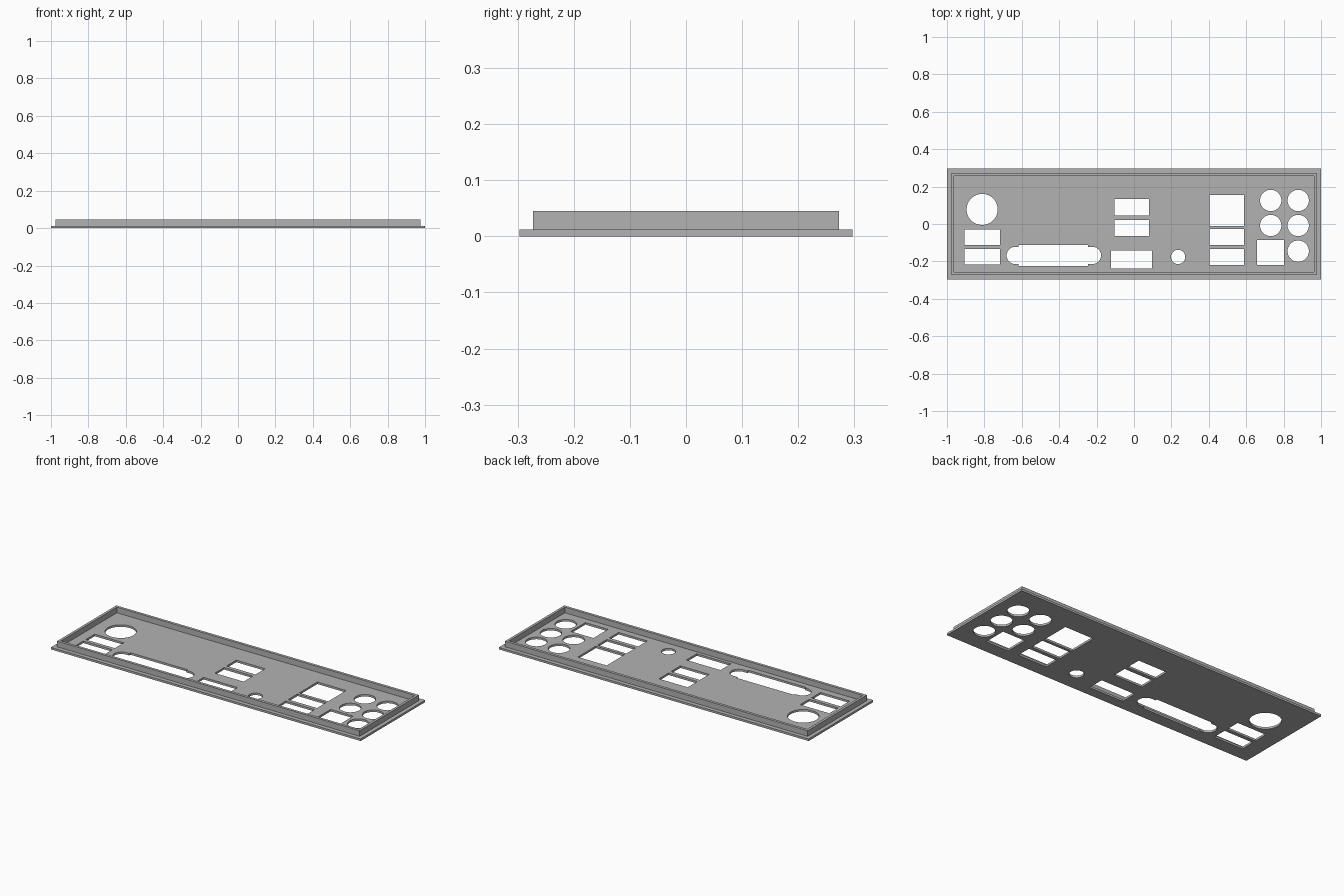
import bpy
from math import sin, cos, pi

cube = bpy.data.objects.get("Cube")
if cube:
    bpy.data.objects.remove(cube, do_unlink=True)

steel = bpy.data.materials.new("grey_steel")
steel.use_nodes = True
colour = (0.45, 0.45, 0.45, 1)
steel.diffuse_color = colour
steel.node_tree.nodes["Principled BSDF"].inputs["Base Color"].default_value = colour


def rect(x0, x1, y0, y1):
    return [(x0, y0), (x1, y0), (x1, y1), (x0, y1)]


def arc(cx, cy, r, start=0, sweep=2 * pi, n=48):
    return [(cx + r * cos(start + sweep * i / n), cy + r * sin(start + sweep * i / n))
            for i in range(n)]


def sheet(name, outlines, z0, z1):
    """Flat sheet: first outline is the border, the rest are openings."""
    curve = bpy.data.curves.new(name, "CURVE")
    curve.dimensions = "2D"
    curve.fill_mode = "BOTH"
    curve.extrude = (z1 - z0) / 2
    for outline in outlines:
        spline = curve.splines.new("POLY")
        spline.points.add(len(outline) - 1)
        for point, (x, y) in zip(spline.points, outline):
            point.co = (x, y, 0, 1)
        spline.use_cyclic_u = True
    curve.materials.append(steel)
    obj = bpy.data.objects.new(name, curve)
    obj.location.z = (z0 + z1) / 2
    bpy.context.collection.objects.link(obj)
    bpy.ops.object.select_all(action="DESELECT")
    obj.select_set(True)
    bpy.context.view_layer.objects.active = obj
    bpy.ops.object.convert(target="MESH")
    bpy.ops.object.shade_smooth_by_angle(angle=pi / 6)
    return bpy.context.object


# Rectangular port openings, grouped in columns
openings = []
columns = [
    (-0.905, -0.717, [(-0.112, -0.029), (-0.217, -0.134)]),
    (-0.105, 0.081, [(0.045, 0.134), (-0.064, 0.022)]),
    (-0.123, 0.097, [(-0.238, -0.142)]),
    (0.403, 0.589, [(-0.01, 0.156), (-0.112, -0.027), (-0.219, -0.134)]),
    (0.657, 0.803, [(-0.219, -0.085)]),
]
for x0, x1, spans in columns:
    openings += [rect(x0, x1, y0, y1) for y0, y1 in spans]

# Round openings: one large, one small, five equal jacks
openings.append(arc(-0.812, 0.078, 0.083))
openings.append(arc(0.236, -0.176, 0.038))
for x, y in [(0.731, 0.126), (0.878, 0.126), (0.731, -0.008), (0.878, -0.008), (0.878, -0.145)]:
    openings.append(arc(x, y, 0.057))

# Long connector slot with rounded ends and a wider middle
left, right, cy, wide, cap = -0.617, -0.247, -0.168, 0.057, 0.046
openings.append(
    arc(right + 0.025, cy, cap, -pi / 2, pi, 20)
    + [(right + 0.025, cy + cap), (right, cy + cap), (right, cy + wide),
       (left, cy + wide), (left, cy + cap)]
    + arc(left - 0.018, cy, cap, pi / 2, pi, 20)
    + [(left - 0.018, cy - cap), (left, cy - cap), (left, cy - wide),
       (right, cy - wide), (right, cy - cap)])

# Base plate with openings, and the raised rim around it
sheet("base_plate", [rect(-1, 1, -0.297, 0.297)] + openings, 0, 0.012)
sheet("raised_rim", [rect(-0.977, 0.977, -0.273, 0.273),
                     rect(-0.962, 0.962, -0.257, 0.257)], 0.011, 0.045)
